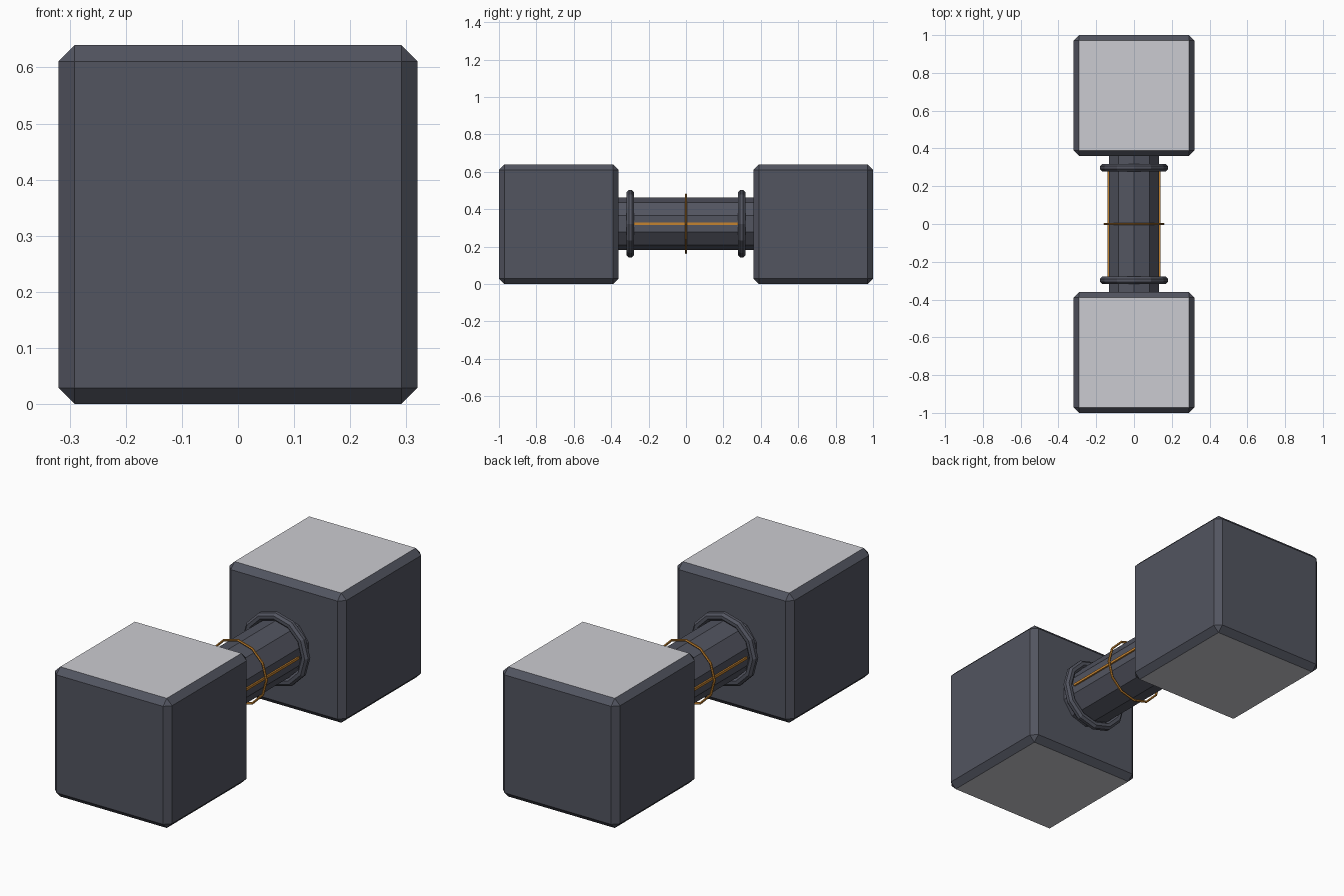
import bpy, bmesh, math
from mathutils import Matrix, Vector

if "Cube" in bpy.data.objects:
    bpy.data.objects.remove(bpy.data.objects["Cube"])


def material(name, rgb):
    m = bpy.data.materials.new(name)
    m.diffuse_color = (*rgb, 1)
    m.use_nodes = True
    m.node_tree.nodes["Principled BSDF"].inputs["Base Color"].default_value = m.diffuse_color
    return m


slate = material("dark slate", (0.085, 0.09, 0.117))
pale = material("pale grey", (0.60, 0.60, 0.64))
orange = material("amber", (0.56, 0.23, 0.03))
CZ = 0.322  # height of the handle axis


def finish(bm, name, *mats):
    bmesh.ops.recalc_face_normals(bm, faces=bm.faces)
    me = bpy.data.meshes.new(name)
    bm.to_mesh(me)
    bm.free()
    for m in mats:
        me.materials.append(m)
    ob = bpy.data.objects.new(name, me)
    bpy.context.collection.objects.link(ob)
    return ob


def box(name, centre, size, mats, bevel=0):
    bm = bmesh.new()
    bmesh.ops.create_cube(bm, size=1, matrix=Matrix.Translation(centre) @ Matrix.Diagonal((*size, 1)))
    if bevel:
        bmesh.ops.bevel(bm, geom=bm.edges[:], offset=bevel, segments=1, affect='EDGES')
    if len(mats) > 1:  # flat top and bottom take the second colour
        bm.normal_update()
        for f in bm.faces:
            f.material_index = int(abs(f.normal.z) > 0.95)
    return finish(bm, name, *mats)


def ring(name, y, major, minor, sides, segs, mat):
    # torus around the y axis
    bm = bmesh.new()
    loops = []
    for i in range(sides):
        a = 2 * math.pi * i / sides
        loop = []
        for j in range(segs):
            b = 2 * math.pi * (j + 0.5) / segs
            r = major + minor * math.cos(b)
            loop.append(bm.verts.new((r * math.cos(a), y + minor * math.sin(b), CZ + r * math.sin(a))))
        loops.append(loop)
    for i in range(sides):
        p, q = loops[i], loops[(i + 1) % sides]
        for j in range(segs):
            k = (j + 1) % segs
            bm.faces.new((p[j], q[j], q[k], p[k]))
    return finish(bm, name, mat)


# Handle: ten-sided bar along y with a corner at the top
bm = bmesh.new()
ends = [[bm.verts.new((0.14 * math.sin(2 * math.pi * i / 10), y, CZ + 0.14 * math.cos(2 * math.pi * i / 10)))
         for i in range(10)] for y in (-0.362, 0.362)]
for i in range(10):
    j = (i + 1) % 10
    bm.faces.new((ends[0][i], ends[0][j], ends[1][j], ends[1][i]))
for e in ends:
    bm.faces.new(e)
finish(bm, "handle", slate)

for s, end in ((-1, "front"), (1, "back")):
    # Chamfered end weights with pale top and bottom
    box(end + "_weight", Vector((0, s * 0.68, 0.32)), (0.64, 0.64, 0.64), (slate, pale), 0.029)
    # Collars beside the weights
    ring(end + "_collar", s * 0.298, 0.161, 0.021, 12, 8, slate)

# Amber band floating around the middle
ring("middle_band", 0, 0.156, 0.006, 12, 6, orange)

# Amber strips along both sides of the handle
for s, side in ((-1, "left"), (1, "right")):
    box(side + "_strip", Vector((s * 0.135, 0, CZ)), (0.012, 0.555, 0.012), (orange,))
